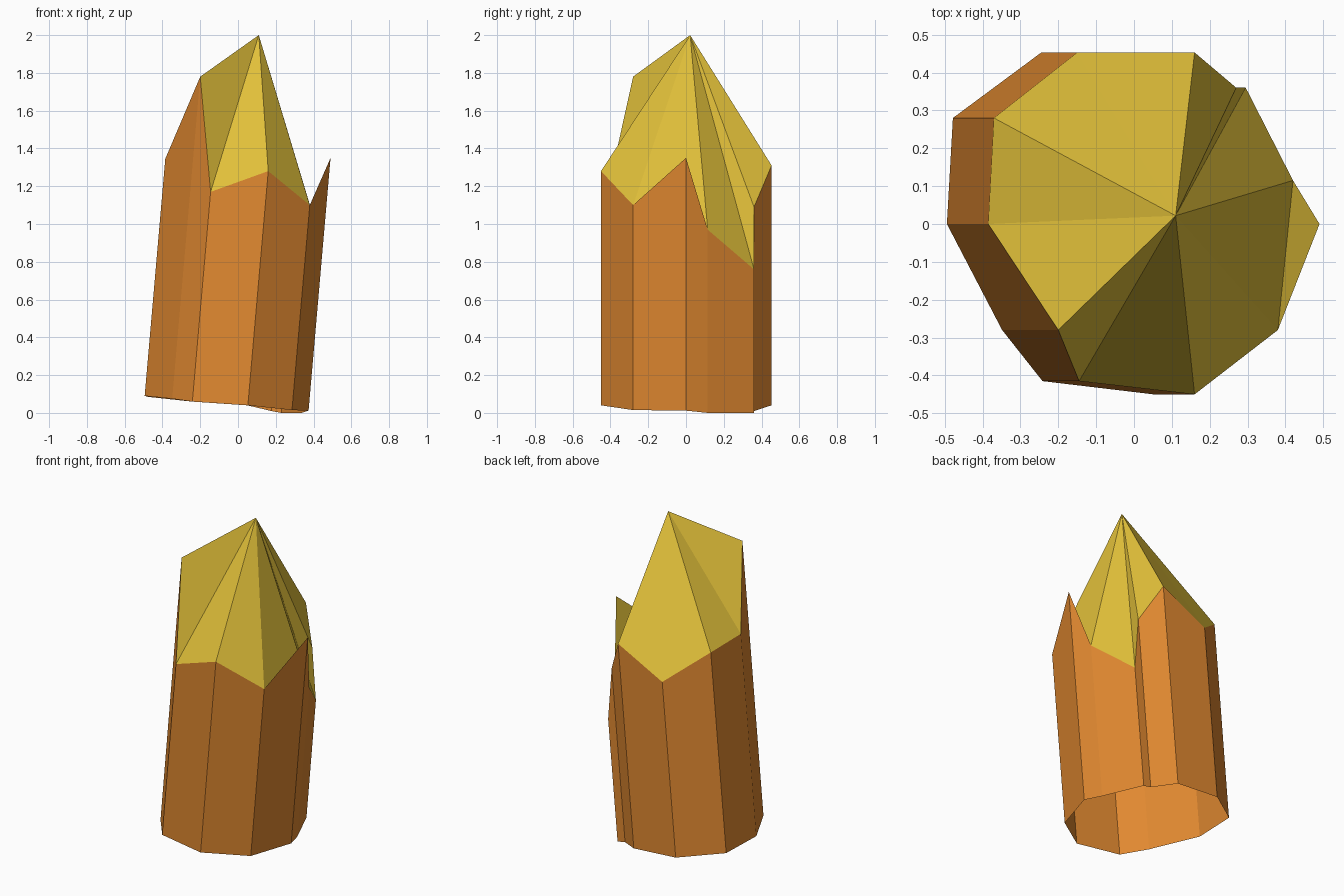
import bpy, bmesh
from mathutils import Vector

old = bpy.data.objects.get("Cube")
if old:
    bpy.data.objects.remove(old)


def make_material(name, rgb):
    mat = bpy.data.materials.new(name)
    mat.use_nodes = True
    mat.diffuse_color = (*rgb, 1)
    mat.node_tree.nodes["Principled BSDF"].inputs["Base Color"].default_value = (*rgb, 1)
    return mat


def make_object(name, bm, mat):
    mesh = bpy.data.meshes.new(name)
    bm.to_mesh(mesh)
    bm.free()
    mesh.materials.append(mat)
    obj = bpy.data.objects.new(name, mesh)
    bpy.context.collection.objects.link(obj)
    return obj


orange = make_material("amber_orange", (0.75, 0.25, 0.03))
yellow = make_material("golden_yellow", (0.76, 0.53, 0.042))

# Uneven rim of the leaning prism, counter-clockwise: x, y, top z, foot z
rim = [
    (-0.145, -0.415, 1.17, 0.06),
    (0.16, -0.45, 1.28, 0.04),
    (0.38, -0.28, 1.10, 0.015),
    (0.49, 0.0, 1.35, 0.012),
    (0.42, 0.115, 0.97, 0.0),
    (0.295, 0.36, 0.76, 0.0),
    (0.27, 0.36, 1.09, 0.01),
    (0.16, 0.453, 1.31, 0.04),
    (-0.15, 0.453, 1.15, 0.06),
    (-0.37, 0.28, 1.33, 0.085),
    (-0.385, 0.0, 1.345, 0.09),
    (-0.20, -0.28, 1.78, 0.075),
]
apex = Vector((0.11, 0.022, 2.0))
lean = 0.087
spike = 3  # rim corner that stands free of the tip

# Shaft walls, open underneath
bm = bmesh.new()
tops = [bm.verts.new((x, y, z)) for x, y, z, foot in rim]
feet = [bm.verts.new((x - lean * (z - foot), y, foot)) for x, y, z, foot in rim]
for i in range(len(rim)):
    j = (i + 1) % len(rim)
    bm.faces.new((feet[i], feet[j], tops[j], tops[i]))
make_object("crystal_shaft", bm, orange)

# Faceted tip, fanned from the apex, with a small facet behind the spike
bm = bmesh.new()
point = bm.verts.new(apex)
tops = [bm.verts.new((x, y, z)) for x, y, z, foot in rim]
fan = [v for i, v in enumerate(tops) if i != spike]
for a, b in zip(fan, fan[1:] + fan[:1]):
    bm.faces.new((a, b, point))
bm.faces.new((tops[spike - 1], tops[spike], tops[spike + 1]))
make_object("crystal_tip", bm, yellow)
